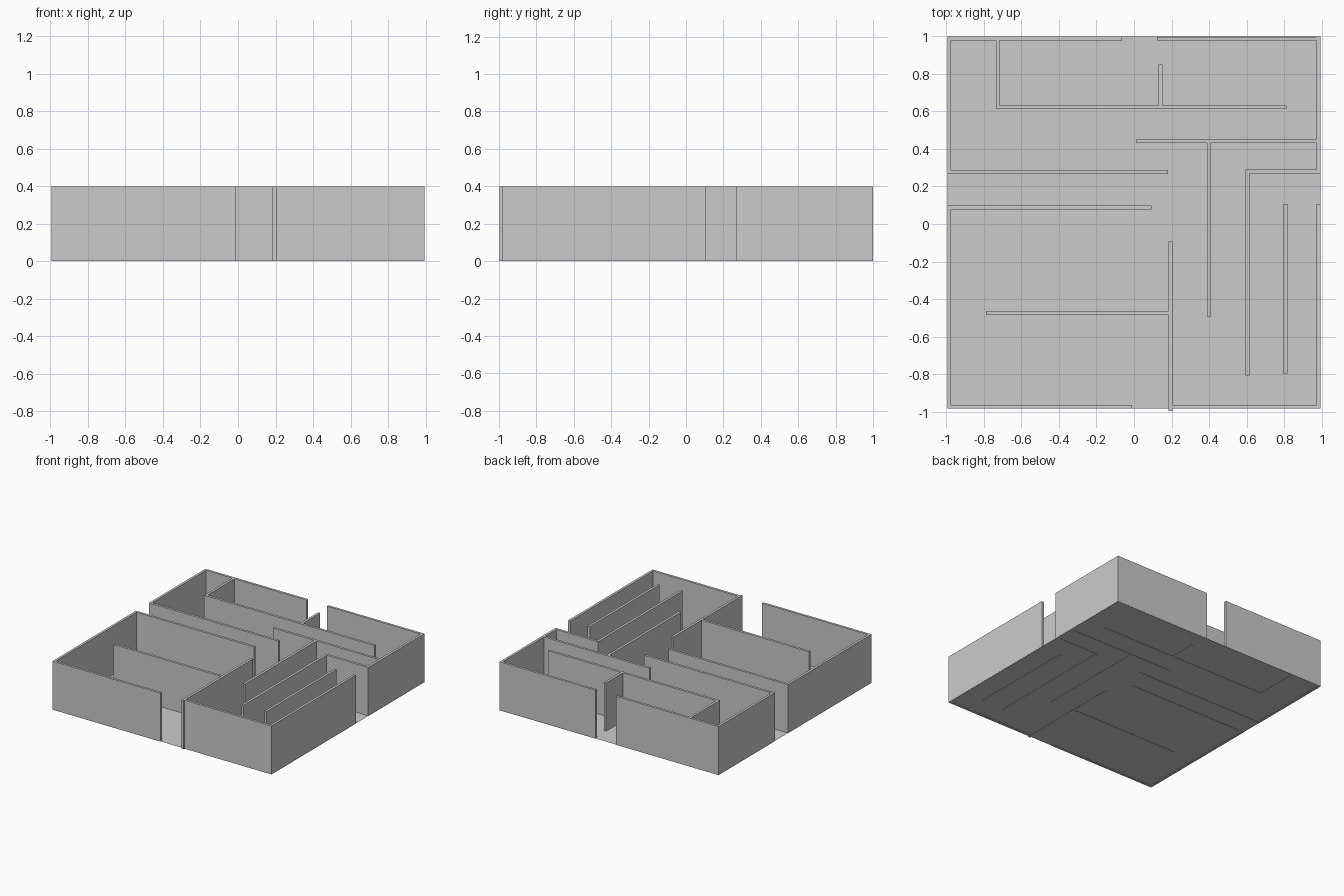
import bpy

if "Cube" in bpy.data.objects:
    bpy.data.objects.remove(bpy.data.objects["Cube"])

H = 0.398   # wall height
T = 0.02    # wall thickness


def box(name, x0, x1, y0, y1):
    bpy.ops.mesh.primitive_cube_add(size=1, location=((x0 + x1) / 2, (y0 + y1) / 2, H / 2))
    ob = bpy.context.object
    ob.name = name
    ob.scale = (x1 - x0, y1 - y0, H)
    bpy.ops.object.transform_apply(location=False, rotation=False, scale=True)
    return ob


def wall_x(name, y, x0, x1):
    """Wall running along x, centred on y."""
    return box(name, x0, x1, y - T / 2, y + T / 2)


def wall_y(name, x, y0, y1):
    """Wall running along y, centred on x."""
    return box(name, x - T / 2, x + T / 2, y0, y1)


# Floor sheet
bpy.ops.mesh.primitive_plane_add(size=1, location=(0, 0.007, 0.002))
floor = bpy.context.object
floor.name = "floor"
floor.scale = (1.99, 1.984, 1)
bpy.ops.object.transform_apply(location=False, rotation=False, scale=True)

# Outer walls, with an opening in every side
wall_y("outer_left_back", -0.985, 0.268, 0.999)
wall_y("outer_left_front", -0.985, -0.985, 0.098)
wall_y("outer_right_back", 0.984, 0.267, 0.999)
wall_y("outer_right_front", 0.984, -0.985, 0.107)
wall_x("outer_back_left", 0.989, -0.995, -0.063)
wall_x("outer_back_right", 0.988, 0.122, 0.994)
wall_x("outer_front_left", -0.975, -0.995, -0.014)
wall_x("outer_front_right", -0.975, 0.19, 0.994)

# Inner walls running along x
for i, w in enumerate([
    (0.622, -0.735, 0.812),
    (0.442, 0.014, 0.984),
    (0.277, -0.985, 0.182),
    (0.280, 0.595, 0.984),
    (0.088, -0.985, 0.092),
    (-0.475, -0.79, 0.194),
]):
    wall_x(f"inner_cross_wall_{i + 1}", *w)

# Inner walls running along y
for i, w in enumerate([
    (-0.726, 0.615, 0.989),
    (0.141, 0.622, 0.85),
    (0.400, -0.494, 0.442),
    (0.605, -0.807, 0.285),
    (0.808, -0.797, 0.107),
    (0.194, -0.996, -0.094),
]):
    wall_y(f"inner_long_wall_{i + 1}", *w)
